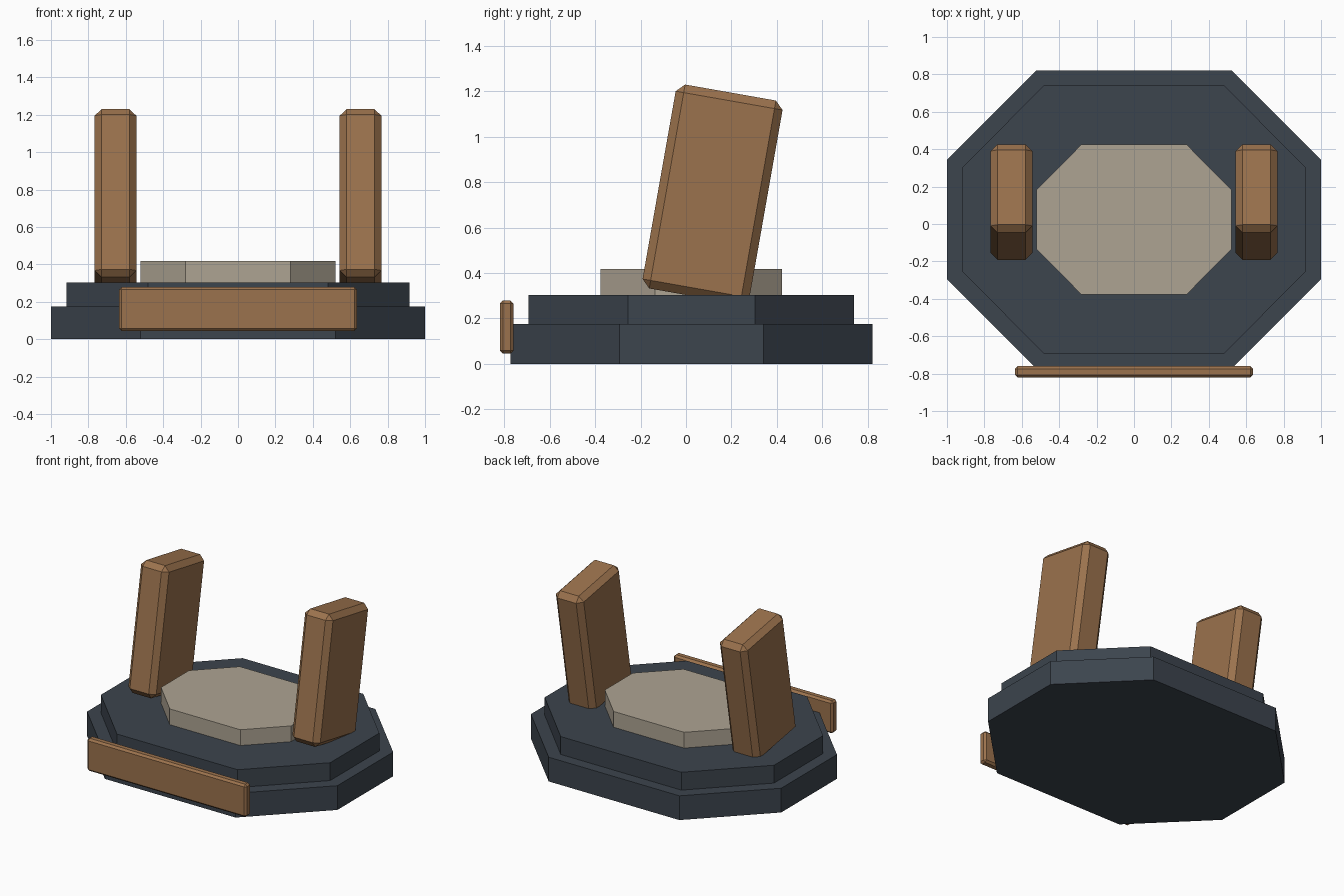
import bpy, bmesh
from math import radians

if "Cube" in bpy.data.objects:
    bpy.data.objects.remove(bpy.data.objects["Cube"])


def material(name, color):
    m = bpy.data.materials.new(name)
    m.diffuse_color = (*color, 1)
    m.use_nodes = True
    m.node_tree.nodes["Principled BSDF"].inputs["Base Color"].default_value = m.diffuse_color
    return m


slate = material("slate", (0.045, 0.058, 0.075))
stone = material("stone", (0.42, 0.37, 0.29))
wood = material("wood", (0.33, 0.17, 0.075))


def finish(name, bm, mat, location=(0, 0, 0), tilt=0):
    bmesh.ops.recalc_face_normals(bm, faces=bm.faces)
    mesh = bpy.data.meshes.new(name)
    bm.to_mesh(mesh)
    bm.free()
    mesh.materials.append(mat)
    ob = bpy.data.objects.new(name, mesh)
    ob.location = location
    ob.rotation_euler.x = tilt
    bpy.context.collection.objects.link(ob)
    return ob


def octagon_slab(name, hx, hy, flat_x, flat_y, y, z0, z1, mat):
    """Octagon with half sizes hx, hy and half lengths of its straight sides."""
    quarter = [(hx, flat_y), (flat_x, hy)]
    pts = quarter + [(-x, v) for x, v in reversed(quarter)]
    pts += [(-x, -v) for x, v in pts]
    bm = bmesh.new()
    face = bm.faces.new([bm.verts.new((x, v, z0)) for x, v in pts])
    ext = bmesh.ops.extrude_face_region(bm, geom=[face], use_keep_orig=True)
    top = [g for g in ext["geom"] if isinstance(g, bmesh.types.BMVert)]
    bmesh.ops.translate(bm, verts=top, vec=(0, 0, z1 - z0))
    return finish(name, bm, mat, (0, y, 0))


def chamfered_box(name, size, chamfer, location, tilt=0):
    bm = bmesh.new()
    bmesh.ops.create_cube(bm, size=1)
    bmesh.ops.scale(bm, verts=bm.verts, vec=size)
    bmesh.ops.bevel(bm, geom=bm.edges[:], offset=chamfer, segments=1,
                    affect='EDGES', profile=0.5)
    return finish(name, bm, wood, location, tilt)


# Stepped octagonal base and raised centre
octagon_slab("lower_base", 1.0, 0.797, 0.522, 0.318, 0.024, 0, 0.175, slate)
octagon_slab("upper_base", 0.916, 0.717, 0.482, 0.28, 0.024, 0.175, 0.304, slate)
octagon_slab("centre_slab", 0.52, 0.4, 0.282, 0.16, 0.024, 0.304, 0.418, stone)

# Pair of posts leaning backwards
for side, sx in (("left", -1), ("right", 1)):
    chamfered_box(side + "_post", (0.222, 0.478, 0.912), 0.036,
                  (sx * 0.655, 0.117, 0.746), radians(-10))

# Front plank
chamfered_box("front_plank", (1.272, 0.06, 0.235), 0.014, (0, -0.79, 0.162))
